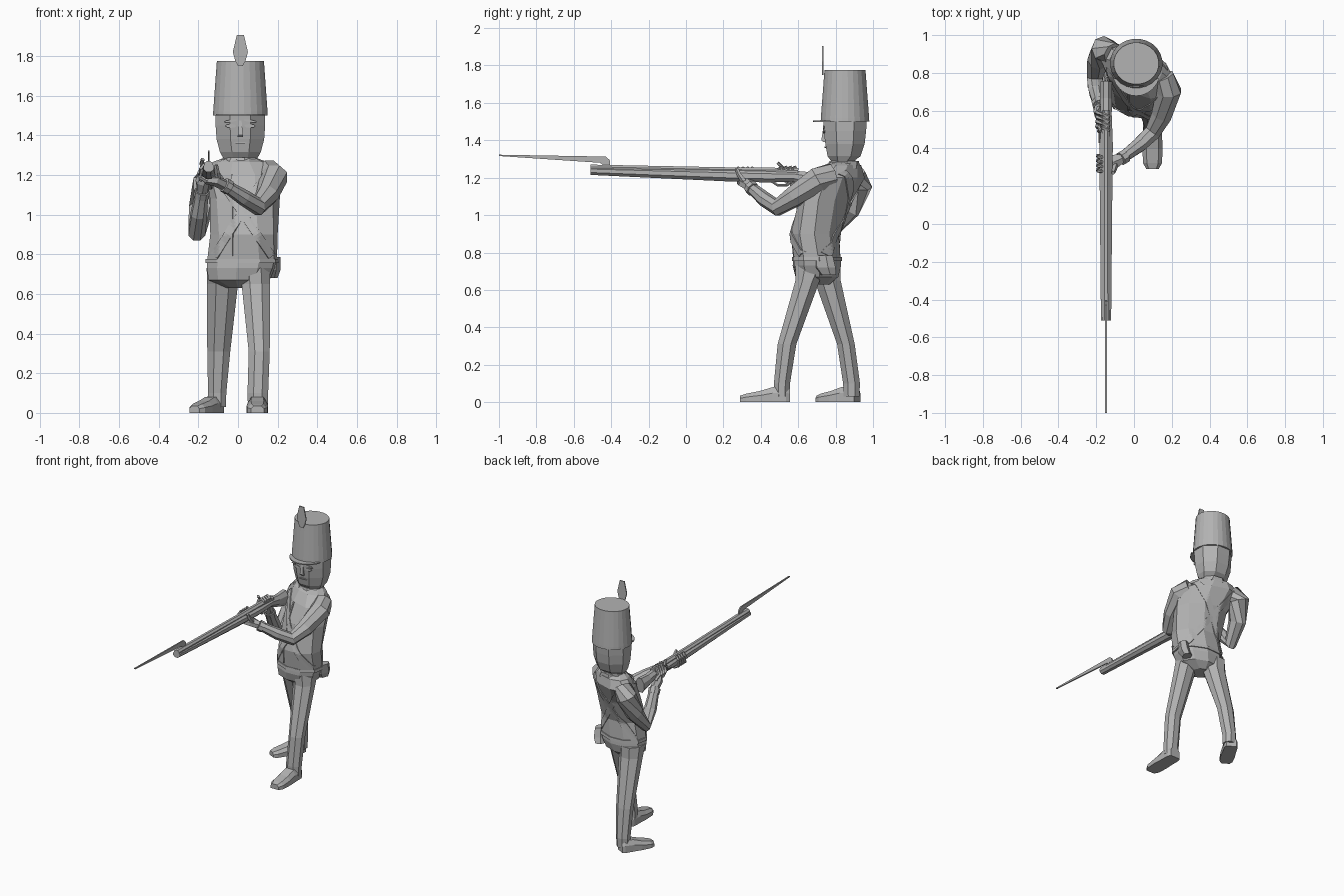
import bpy, bmesh
from math import sin, cos, pi, radians
from mathutils import Vector, Matrix
from mathutils.bvhtree import BVHTree

old = bpy.data.objects.get("Cube")
if old:
    bpy.data.objects.remove(old, do_unlink=True)

grey = bpy.data.materials.new("plain grey")
grey.use_nodes = True
tint = (0.45, 0.45, 0.45, 1)
grey.diffuse_color = tint
grey.node_tree.nodes["Principled BSDF"].inputs["Base Color"].default_value = tint


def finish(name, bm):
    bmesh.ops.recalc_face_normals(bm, faces=bm.faces)
    me = bpy.data.meshes.new(name)
    bm.to_mesh(me)
    bm.free()
    me.materials.append(grey)
    ob = bpy.data.objects.new(name, me)
    bpy.context.scene.collection.objects.link(ob)
    return ob


def loft(name, rings):
    """Skin a list of point rings and cap both ends."""
    bm = bmesh.new()
    loops = [[bm.verts.new(p) for p in ring] for ring in rings]
    n = len(loops[0])
    for a, b in zip(loops, loops[1:]):
        for i in range(n):
            j = (i + 1) % n
            bm.faces.new((a[i], a[j], b[j], b[i]))
    bm.faces.new(loops[0])
    bm.faces.new(loops[-1])
    return finish(name, bm)


def oval(centre, u, v, n):
    k = 1 / cos(pi / n)
    angles = [2 * pi * (i + 0.5) / n for i in range(n)]
    return [centre + k * (u * cos(a) + v * sin(a)) for a in angles]


def column(name, levels, n=8):
    """Levels are x, y, z, half width, half depth, twist in degrees."""
    rings = []
    for x, y, z, rx, ry, *twist in levels:
        turn = Matrix.Rotation(radians(twist[0] if twist else 0), 3, 'Z')
        rings.append(oval(Vector((x, y, z)), turn @ Vector((rx, 0, 0)),
                          turn @ Vector((0, ry, 0)), n))
    return loft(name, rings)


def limb(name, path, n=6):
    """Path entries are x, y, z, half width, optional half height."""
    pts = [Vector(p[:3]) for p in path]
    rings = []
    for i, p in enumerate(path):
        t = (pts[min(i + 1, len(pts) - 1)] - pts[max(i - 1, 0)]).normalized()
        side = t.cross(Vector((0, 0, 1))).normalized()
        rings.append(oval(pts[i], side * p[3], t.cross(side) * p[-1], n))
    return loft(name, rings)


def plate(name, outline, thick, matrix):
    """Extrude a flat outline, centred on its thickness."""
    rings = [[matrix @ Vector((a, b, s * thick / 2)) for a, b in outline] for s in (-1, 1)]
    return loft(name, rings)


# Coat body, turned so the left shoulder leads
body = column("coat_body", [
    (.02, .70, .76, .172, .122, -10), (.03, .69, .90, .165, .125, -15),
    (.035, .745, 1.08, .175, .125, -25), (.02, .81, 1.2, .205, .115, -28),
    (.01, .835, 1.265, .14, .085, -25), (.01, .845, 1.29, .07, .06, 0)], 10)
column("coat_skirt", [(.005, .705, .63, .06, .06, -5), (.005, .70, .67, .15, .11, -8),
                      (.015, .70, .73, .168, .125, -10), (.02, .70, .765, .17, .123, -10)], 10)
column("waist_belt", [(.02, .70, .755, .18, .13, -10), (.02, .70, .777, .178, .128, -10)], 10)
column("hip_flap", [(.165, .76, .68, .028, .04, -20), (.175, .74, .72, .03, .055, -20),
                    (.178, .73, .785, .028, .05, -20)], 6)
column("collar", [(.01, .84, 1.25, .10, .085, -15), (.01, .845, 1.288, .083, .075, -8)], 8)

# Straps laid onto the coat surface
surface = BVHTree.FromPolygons([v.co for v in body.data.vertices],
                               [p.vertices[:] for p in body.data.polygons])


def strap(name, start, end, facing, width):
    a, b = Vector(start), Vector(end)
    d = (b - a).normalized()
    across = Vector((-d.y, d.x)) * width
    ray = Vector((0, -facing, 0))
    bm = bmesh.new()
    last = None
    for i in range(37):
        mid = a.lerp(b, i / 36)
        row = []
        for s in (-.5, -.25, 0, .25, .5):
            q = mid + across * s
            hit = surface.ray_cast(Vector((q.x, .75 + facing * 2, q.y)), ray)[0]
            row.append(bm.verts.new(hit - ray * .004) if hit else None)
        if last:
            for k in range(4):
                quad = (last[k], last[k + 1], row[k + 1], row[k])
                if all(quad):
                    bm.faces.new(quad)
        last = row
    bmesh.ops.delete(bm, geom=[v for v in bm.verts if not v.link_faces], context='VERTS')
    mod = finish(name, bm).modifiers.new("thickness", 'SOLIDIFY')
    mod.thickness = .008
    mod.offset = 0


for label, facing in (("front", -1), ("back", 1)):
    strap(label + "_strap_a", (-.13, 1.23), (.17, .79), facing, .04)
    strap(label + "_strap_b", (.16, 1.23), (-.12, .79), facing, .04)
strap("coat_placket", (-.03, 1.2), (-.03, .79), -1, .01)

# Legs: the left steps forward, the right is braced behind
column("left_leg", [(.085, .675, .73, .075, .09), (.09, .65, .65, .072, .065),
                    (.107, .54, .31, .053, .05), (.1, .513, .1, .052, .043),
                    (.1, .513, .03, .05, .041)])
column("right_leg", [(-.08, .735, .73, .078, .09), (-.078, .757, .65, .078, .07),
                     (-.097, .855, .31, .058, .047), (-.105, .885, .1, .046, .045),
                     (-.105, .885, .03, .044, .042)])


def shoe(name, heel, length, width, turn):
    """Sections run heel to toe: distance, half width, height."""
    place = Matrix.Translation(heel) @ Matrix.Rotation(radians(turn), 4, 'Z')
    rings = []
    for f, w, h in ((0, .36, .075), (.08, .46, .085), (.35, .47, .08),
                    (.6, .5, .06), (.88, .46, .045), (1, .3, .035)):
        shape = [(-w, 0), (w, 0), (w, h * .6), (w * .6, h), (-w * .6, h), (-w, h * .6)]
        rings.append([place @ Vector((x * width, -f * length, z)) for x, z in shape])
    loft(name, rings)


shoe("left_shoe", (.098, .555, 0), .265, .108, 0)
shoe("right_shoe", (-.10, .915, 0), .24, .098, -30)

# Arms and hands
limb("left_arm", [(.15, .78, 1.215, .06), (.182, .705, 1.19, .066), (.148, .58, 1.10, .054),
                  (.10, .487, 1.04, .043), (.03, .42, 1.085, .038), (-.07, .345, 1.15, .028)], 8)
limb("right_arm", [(-.11, .90, 1.22, .055), (-.158, .925, 1.16, .066), (-.188, .87, 1.03, .056),
                   (-.208, .775, .91, .042), (-.198, .70, 1.0, .04), (-.18, .62, 1.13, .03)], 8)
limb("left_cuff", [(-.045, .36, 1.135, .035), (-.07, .345, 1.15, .035)], 8)
limb("right_cuff", [(-.186, .645, 1.09, .037), (-.181, .625, 1.12, .037)], 8)
limb("left_palm", [(-.07, .345, 1.15, .025), (-.115, .325, 1.17, .04, .024),
                   (-.165, .315, 1.175, .038, .018)])
limb("right_palm", [(-.18, .62, 1.12, .026), (-.18, .59, 1.165, .032),
                    (-.168, .57, 1.20, .026)])
for i in range(4):
    y = .285 + i * .025
    limb("left_finger_%d" % i, [(-.155, y, 1.17, .011), (-.19, y, 1.19, .011),
                                (-.188, y - .004, 1.23, .009), (-.17, y - .006, 1.255, .007)], 5)
    y = .515 + i * .024
    limb("right_finger_%d" % i, [(-.185, y + .03, 1.175, .011), (-.193, y, 1.21, .011),
                                 (-.165, y - .005, 1.255, .009), (-.13, y - .02, 1.245, .007)], 5)
limb("left_thumb", [(-.10, .31, 1.18, .013), (-.106, .285, 1.215, .011), (-.11, .27, 1.25, .008)], 5)

# Musket
GX = -.148
limb("barrel", [(GX, .60, 1.23, .022), (GX, .2, 1.235, .021), (GX, -.51, 1.25, .022, .02)], 8)
limb("stock", [(GX, .75, 1.18, .033, .055), (GX, .66, 1.19, .031, .04), (GX, .58, 1.207, .03, .03),
               (GX, .42, 1.208, .036, .033), (GX, .25, 1.212, .034, .033),
               (GX, -.51, 1.237, .027, .022)], 8)
limb("lock_plate", [(GX - .034, .53, 1.215, .006, .015), (GX - .034, .43, 1.215, .006, .012)], 6)
limb("hammer", [(GX - .036, .49, 1.22, .01), (GX - .036, .515, 1.255, .009),
                (GX - .03, .49, 1.28, .008)], 5)
limb("trigger_guard", [(GX, .57, 1.185, .006), (GX, .54, 1.16, .006), (GX, .49, 1.16, .006),
                       (GX, .46, 1.18, .006)], 5)

# Bayonet
upright = Matrix(((0, 0, 1, GX), (1, 0, 0, 0), (0, 1, 0, 0), (0, 0, 0, 1)))
plate("bayonet_blade", [(-1, 1.323), (-1, 1.316), (-.46, 1.28), (-.435, 1.262), (-.405, 1.262),
                        (-.408, 1.295), (-.43, 1.313)], .009, upright)

# Head
HX, HY = .012, .85
column("neck", [(.01, .845, 1.24, .065, .06), (HX, .845, 1.32, .065, .06)])
column("head", [(HX, .835, 1.283, .085, .055), (HX, .845, 1.315, .103, .088),
                (HX, .85, 1.38, .12, .105), (HX, HY, 1.45, .125, .113),
                (HX, HY, 1.51, .125, .117)])
column("nose", [(HX, .748, 1.392, .014, .016), (HX, .744, 1.402, .013, .02),
                (HX, .745, 1.475, .006, .01)], 4)


def face_plate(name, x, z, w, h, y, tilt=0):
    m = Matrix.Translation((x, y, z)) @ Matrix.Rotation(tilt, 4, 'Y') @ Matrix.Rotation(pi / 2, 4, 'X')
    plate(name, [(w * cos(a), h * sin(a)) for a in [pi * i / 4 for i in range(8)]], .009, m)


for side, s in (("left", 1), ("right", -1)):
    face_plate(side + "_eye", HX + s * .048, 1.447, .028, .01, .738)
    face_plate(side + "_eyebrow", HX + s * .05, 1.472, .036, .006, .736, s * .15)
face_plate("mouth", HX, 1.362, .032, .004, .746)

# Tall hat with peak and plume
column("hat", [(HX, HY, 1.5, .138, .13), (HX, HY, 1.52, .137, .129),
               (HX, HY, 1.77, .119, .11), (HX, HY, 1.775, .119, .11)], 24)
arc = [radians(200 + 14 * i) for i in range(11)]
plate("hat_peak", [(HX + .13 * cos(a), HY - .03 + .142 * sin(a)) for a in arc], .008,
      Matrix.Translation((0, 0, 1.503)))
plume = [(-.012, 1.75), (.012, 1.75), (.026, 1.775), (.038, 1.82), (.018, 1.905),
         (-.018, 1.905), (-.038, 1.82), (-.026, 1.775)]
plate("plume", plume, .008, Matrix(((1, 0, 0, HX), (0, 0, 1, .73), (0, 1, 0, 0), (0, 0, 0, 1))))
